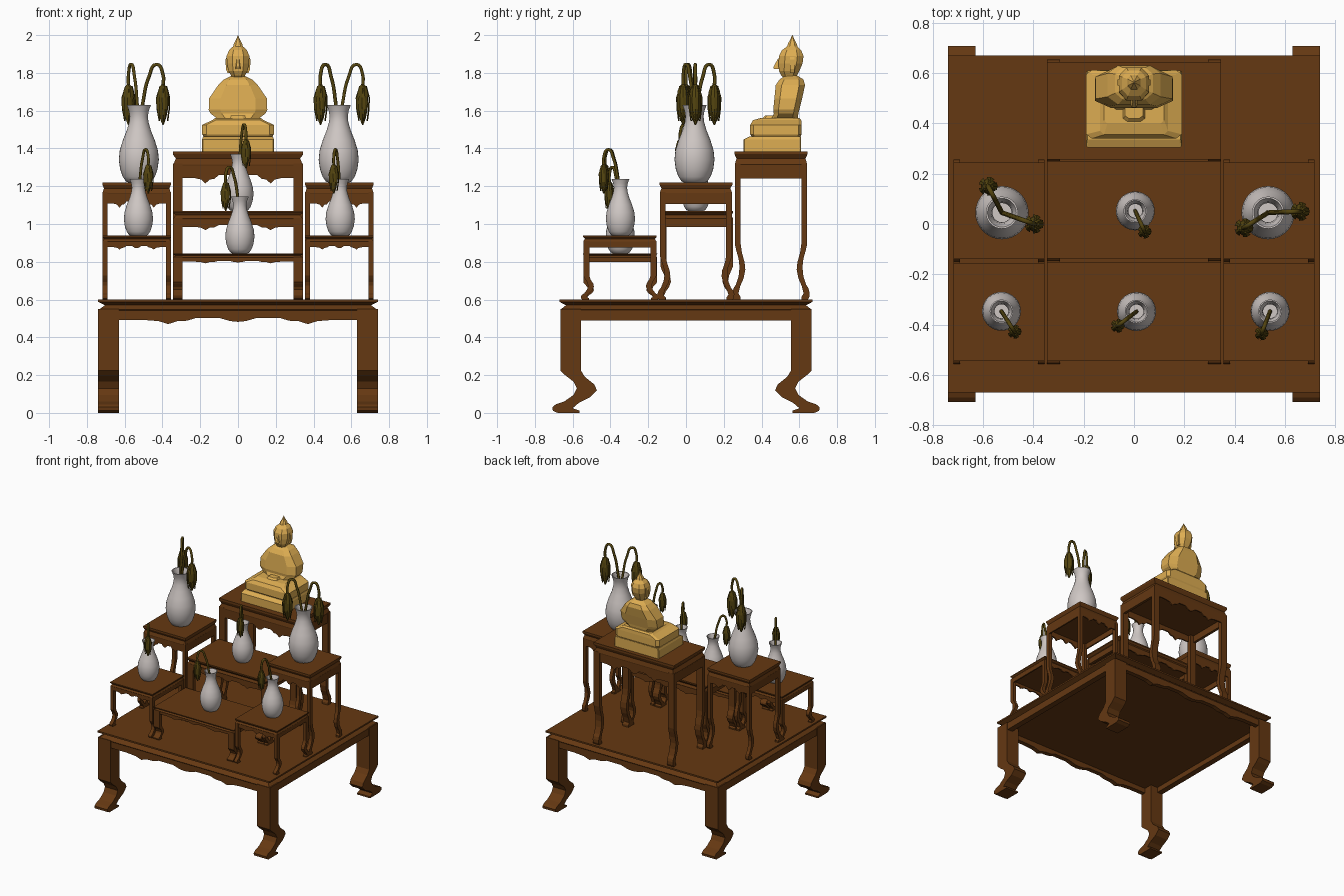
import bpy, bmesh
from math import sin, cos, pi
from mathutils import Vector

if "Cube" in bpy.data.objects:
    bpy.data.objects.remove(bpy.data.objects["Cube"])


def material(name, rgb):
    m = bpy.data.materials.new(name)
    m.diffuse_color = (*rgb, 1)
    m.use_nodes = True
    m.node_tree.nodes["Principled BSDF"].inputs["Base Color"].default_value = m.diffuse_color
    return m


WOOD = material("wood", (.13, .04, .006))
GOLD = material("gold", (.73, .42, .085))
CERAMIC = material("ceramic", (.62, .57, .55))
PLANT = material("plant", (.09, .06, .005))


def finish(bm, name, mat, loc=(0, 0, 0), scale=(1, 1, 1), smooth=None):
    bmesh.ops.recalc_face_normals(bm, faces=bm.faces)
    me = bpy.data.meshes.new(name)
    bm.to_mesh(me)
    bm.free()
    ob = bpy.data.objects.new(name, me)
    bpy.context.collection.objects.link(ob)
    me.materials.append(mat)
    ob.location, ob.scale = loc, scale
    if smooth:
        bpy.ops.object.select_all(action='DESELECT')
        ob.select_set(True)
        bpy.context.view_layer.objects.active = ob
        bpy.ops.object.shade_smooth_by_angle(angle=smooth)
    return ob


def bridge(bm, rings, caps=True):
    """Skin a list of equally long point rings."""
    vs = [[bm.verts.new(p) for p in r] for r in rings]
    n = len(vs[0])
    for a, b in zip(vs, vs[1:]):
        for i in range(n):
            j = (i + 1) % n
            bm.faces.new((a[i], a[j], b[j], b[i]))
    if caps:
        bm.faces.new(vs[0])
        bm.faces.new(vs[-1])


def octagon(z, hx, y0, y1, c):
    """Chamfered rectangle; c is the chamfer fraction."""
    cy, hy = (y0 + y1) / 2, (y1 - y0) / 2
    k = 1 - c
    p = [(1, k), (k, 1), (-k, 1), (-1, k), (-1, -k), (-k, -1), (k, -1), (1, -k)]
    return [(x * hx, cy + y * hy, z) for x, y in p]


def loft(name, sections, c, mat):
    bm = bmesh.new()
    bridge(bm, [octagon(*s, c) for s in sections])
    return finish(bm, name, mat)


LEG = [(.665, .55), (.665, .225), (.64, .20), (.595, .165), (.578, .13), (.595, .095),
       (.645, .06), (.69, .045), (.707, .03), (.705, .012), (.68, 0), (.565, 0),
       (.565, .012), (.60, .025), (.565, .055), (.505, .085), (.472, .12), (.485, .15),
       (.535, .19), (.557, .225), (.557, .55)]
SCALLOP = [(0, .482), (.04, .486), (.10, .503), (.22, .503), (.27, .488), (.32, .486),
           (.37, .470), (.42, .486), (.50, .492), (.635, .492)]


def table(name, x0, x1, y0, y1, z0, z1):
    """One design, stretched to fit each place."""
    loc = ((x0 + x1) / 2, (y0 + y1) / 2, z0)
    sc = ((x1 - x0) / 1.48, (y1 - y0) / 1.34, (z1 - z0) / .6)
    # top with recessed waist
    bm = bmesh.new()
    rings = []
    for z, d in [(.53, .02), (.547, .005), (.57, .035), (.588, 0), (.60, 0)]:
        x, y = .74 - d, .67 - d
        rings.append([(x, y, z), (-x, y, z), (-x, -y, z), (x, -y, z)])
    bridge(bm, rings)
    finish(bm, name + "_top", WOOD, loc, sc)
    # curved legs
    bm = bmesh.new()
    for sx in (-1, 1):
        for sy in (-1, 1):
            bridge(bm, [[(sx * x, sy * y, z) for y, z in LEG] for x in (.63, .74)])
    finish(bm, name + "_legs", WOOD, loc, sc)
    # scalloped front and back aprons, plain side aprons
    bm = bmesh.new()
    low = [(-x, z) for x, z in reversed(SCALLOP[1:])] + SCALLOP
    outline = low + [(.635, .545), (-.635, .545)]
    for s in (-1, 1):
        bridge(bm, [[(x, s * y, z) for x, z in outline] for y in (.625, .66)])
        bridge(bm, [[(s * x, y, z) for y, z in
                     [(-.56, .49), (.56, .49), (.56, .545), (-.56, .545)]]
                    for x in (.69, .735)])
    finish(bm, name + "_aprons", WOOD, loc, sc)


VASE = [(.055, 0), (.068, .005), (.085, .03), (.099, .07), (.106, .12), (.101, .17),
        (.084, .225), (.064, .275), (.051, .32), (.048, .35), (.053, .38), (.064, .41),
        (.057, .41), (.043, .37), (.038, .33), (.045, .29)]
BUD = [(.006, .012), (.018, .0), (.029, -.025), (.034, -.06), (.034, -.09), (.029, -.13),
       (.019, -.17), (.004, -.205)]


def vase(name, x, y, z, s):
    bm = bmesh.new()
    n = 32
    bridge(bm, [[(r * cos(2 * pi * i / n), r * sin(2 * pi * i / n), h) for i in range(n)]
                for r, h in VASE])
    finish(bm, name, CERAMIC, (x, y, z), (s, s, s), .7)


def flower(name, x, y, z, s, bx, by):
    """Drooping bud at (bx, by) in a vase at (x, y) with its base at z."""
    lip = z + .41 * s
    d = Vector((bx - x, by - y, 0))
    cu = bpy.data.curves.new(name + "_stem", 'CURVE')
    cu.dimensions = '3D'
    cu.bevel_depth = .0095 * (.5 + .5 * s)
    cu.bevel_resolution = 1
    cu.resolution_u = 5
    cu.use_fill_caps = True
    path = [(0, -.11), (.15, 0), (.42, .15), (.74, .215), (1.0, .16), (1.0, .095)]
    sp = cu.splines.new('BEZIER')
    sp.bezier_points.add(len(path) - 1)
    for bp, (f, h) in zip(sp.bezier_points, path):
        bp.co = Vector((x, y, lip + h * s)) + d * f
        bp.handle_left_type = bp.handle_right_type = 'AUTO'
    ob = bpy.data.objects.new(name + "_stem", cu)
    bpy.context.collection.objects.link(ob)
    cu.materials.append(PLANT)
    # ribbed bud with petals opening toward the tip
    bm = bmesh.new()
    n = 12
    rings = []
    for r, h in BUD:
        rings.append([(r * k * cos(2 * pi * i / n), r * k * sin(2 * pi * i / n), h)
                      for i in range(n) for k in [1 if i % 2 else .82]])
    bridge(bm, rings)
    for i in range(5):
        a = 2 * pi * i / 5
        u, v = Vector((cos(a), sin(a), 0)), Vector((-sin(a), cos(a), 0))
        bridge(bm, [[u * (r + e) + v * w * t + Vector((0, 0, h)) for t, e in
                     [(-1, 0), (0, .004), (1, 0), (0, -.004)]]
                    for r, w, h in [(.018, .006, 0), (.034, .016, -.06),
                                    (.033, .014, -.12), (.024, .002, -.185)]])
    finish(bm, name + "_bud", PLANT, (bx, by, lip + .1 * s), (s, s, s))


# tables
table("base_table", -.74, .74, -.67, .67, 0, .6)
table("statue_table", -.345, .345, .257, .643, .6, 1.385)
table("middle_table", -.345, .345, -.137, .25, .6, 1.07)
table("front_table", -.345, .345, -.545, -.152, .6, .845)
for s, side in ((-1, "left"), (1, "right")):
    a, b = sorted((s * .355, s * .718))
    table(side + "_rear_table", a, b, -.14, .245, .6, 1.22)
    table(side + "_front_table", a, b, -.545, -.155, .6, .938)

# vases and their drooping buds
ARRANGEMENTS = [
    ("left_large_vase", -.525, .045, 1.22, 1, [(-.58, .15), (-.397, 0)]),
    ("right_large_vase", .533, .045, 1.22, 1, [(.437, -.015), (.66, .05)]),
    ("left_small_vase", -.527, -.347, .938, .73, [(-.475, -.428)]),
    ("right_small_vase", .541, -.347, .938, .73, [(.507, -.435)]),
    ("middle_small_vase", .005, .052, 1.07, .73, [(.042, -.03)]),
    ("front_small_vase", .01, -.348, .845, .73, [(-.065, -.405)])]
for name, x, y, z, s, buds in ARRANGEMENTS:
    vase(name, x, y, z, s)
    for i, (bx, by) in enumerate(buds):
        flower(f"{name}_flower_{i}", x, y, z, s, bx, by)

# seated statue: pedestal, folded legs, torso, head and flame finial
loft("statue_pedestal", [(1.385, .19, .305, .61), (1.448, .19, .305, .61),
                         (1.463, .185, .335, .61)], .03, GOLD)
loft("statue_legs", [(1.46, .18, .35, .605), (1.475, .19, .34, .612), (1.525, .19, .34, .612),
                     (1.55, .135, .355, .61), (1.562, .12, .40, .60)], .12, GOLD)
loft("statue_torso", [(1.55, .10, .45, .59), (1.585, .145, .465, .595), (1.605, .155, .462, .60),
                      (1.665, .153, .468, .615), (1.735, .105, .475, .63),
                      (1.765, .075, .495, .622), (1.785, .035, .525, .59)], .4, GOLD)
loft("statue_hands", [(1.55, .05, .395, .47), (1.575, .035, .42, .47)], .4, GOLD)
loft("statue_head", [(1.765, .035, .525, .587), (1.785, .036, .505, .587), (1.81, .05, .492, .60),
                     (1.85, .059, .49, .617), (1.89, .06, .492, .622), (1.92, .047, .508, .61),
                     (1.94, .026, .535, .59), (1.955, .022, .54, .586), (1.975, .011, .551, .575),
                     (2.0, .001, .562, .564)], .5, GOLD)
loft("statue_nose", [(1.82, .014, .465, .52), (1.832, .012, .463, .52),
                     (1.875, .006, .487, .52)], .3, GOLD)
bm = bmesh.new()
for s in (-1, 1):
    bridge(bm, [[(s * x, y, z) for x, y in [(.045, .55), (w, .55), (w, .575), (.045, .575)]]
                for z, w in [(1.80, .056), (1.82, .064), (1.87, .066), (1.885, .06)]])
finish(bm, "statue_ears", GOLD)
